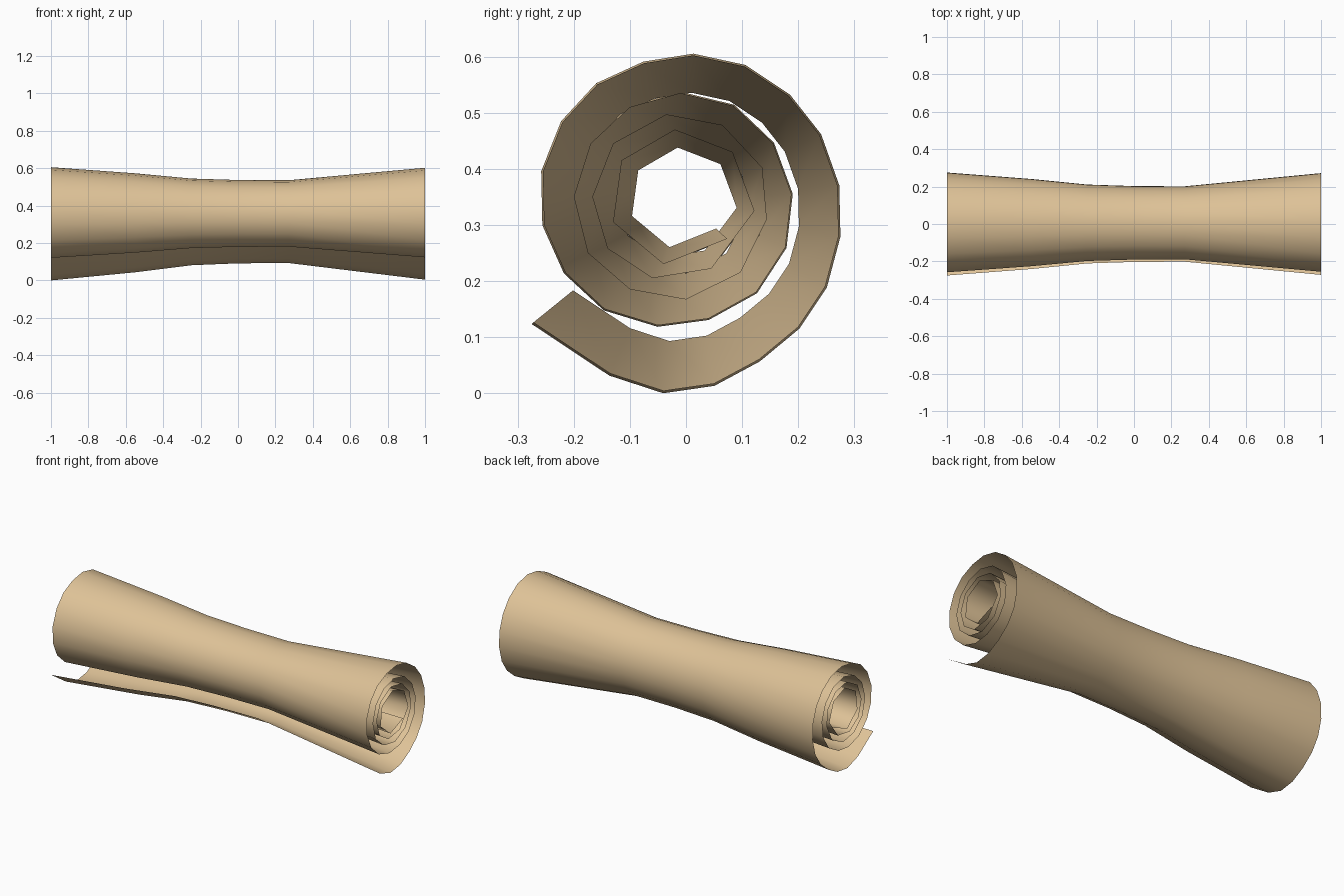
import bpy, bmesh

# Spiral cross-section (y, z) from the free outer edge to the inner end
spiral = [
    (-.272, .126), (-.135, .035), (-.04, .004), (.05, .017), (.13, .06),
    (.2, .118), (.248, .19), (.272, .28), (.27, .37), (.238, .46),
    (.183, .53), (.105, .582), (.013, .602), (-.075, .588), (-.158, .55),
    (-.22, .483), (-.255, .395), (-.253, .3), (-.215, .215), (-.145, .15),
    (-.05, .121), (.04, .133), (.125, .18), (.177, .26), (.188, .355),
    (.155, .445), (.085, .512), (-.01, .535), (-.1, .51), (-.17, .445),
    (-.2, .35), (-.175, .25), (-.1, .185), (0, .167), (.097, .215),
    (.144, .31), (.136, .402), (.065, .478), (-.035, .497), (-.13, .445),
    (-.167, .35), (-.14, .258), (-.06, .205), (.045, .222), (.122, .325),
    (.083, .43), (-.02, .47), (-.115, .415), (-.13, .305), (-.04, .23),
    (.073, .275)]

# Stations along the roll: x and scale about the roll axis
stations = [(-1, 1.012), (-.55, .885), (-.25, .775), (0, .745), (.27, .74), (1, 1)]
AXIS_Z = .346

parchment = bpy.data.materials.new("parchment tan")
parchment.diffuse_color = (.73, .54, .31, 1)

# Rolled sheet, lofted through the stations, outside of the roll facing outward
bm = bmesh.new()
rows = [[bm.verts.new((x, y * s, AXIS_Z + (z - AXIS_Z) * s)) for y, z in spiral]
        for x, s in stations]
for a, b in zip(rows, rows[1:]):
    for i in range(len(spiral) - 1):
        face = bm.faces.new((a[i], a[i + 1], b[i + 1], b[i]))
        face.smooth = True

mesh = bpy.data.meshes.new("rolled_scroll")
bm.to_mesh(mesh)
bm.free()
mesh.materials.append(parchment)
scroll = bpy.data.objects.new("rolled_scroll", mesh)
bpy.context.collection.objects.link(scroll)
